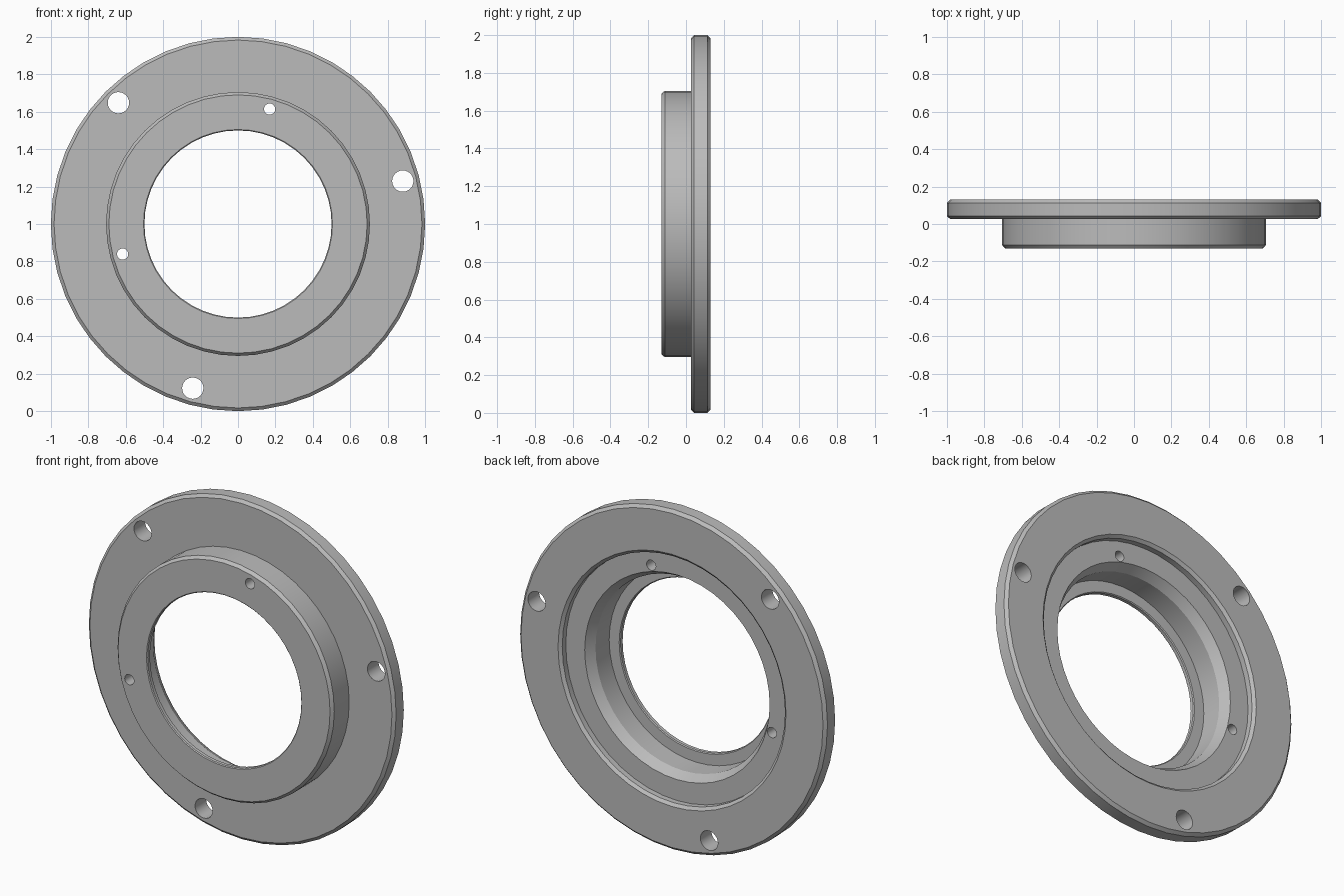
import bpy, bmesh, math

if "Cube" in bpy.data.objects:
    bpy.data.objects.remove(bpy.data.objects["Cube"], do_unlink=True)

SEGMENTS = 48
CENTRE_Z = 1.0

metal = bpy.data.materials.new("plain grey metal")
metal.use_nodes = True
grey = (0.5, 0.5, 0.5, 1)
metal.diffuse_color = grey
metal.node_tree.nodes["Principled BSDF"].inputs["Base Color"].default_value = grey


def mesh_object(name, bm):
    bmesh.ops.recalc_face_normals(bm, faces=bm.faces)
    mesh = bpy.data.meshes.new(name)
    bm.to_mesh(mesh)
    bm.free()
    mesh.materials.append(metal)
    obj = bpy.data.objects.new(name, mesh)
    bpy.context.collection.objects.link(obj)
    return obj


def lathe(name, profile):
    """Revolve a closed (radius, y) profile around the y axis."""
    bm = bmesh.new()
    rings = []
    for i in range(SEGMENTS):
        a = 2 * math.pi * i / SEGMENTS
        rings.append([bm.verts.new((r * math.cos(a), y, CENTRE_Z + r * math.sin(a)))
                      for r, y in profile])
    n = len(profile)
    for i in range(SEGMENTS):
        here, there = rings[i], rings[(i + 1) % SEGMENTS]
        for j in range(n):
            k = (j + 1) % n
            bm.faces.new((here[j], here[k], there[k], there[j]))
    return mesh_object(name, bm)


def add_drills(bm, circle_radius, hole_radius, first_angle):
    """Three evenly spaced cylinders along y."""
    for i in range(3):
        a = math.radians(first_angle + 120 * i)
        made = bmesh.ops.create_cone(bm, cap_ends=True, segments=24, depth=0.6,
                                     radius1=hole_radius, radius2=hole_radius)
        for v in made["verts"]:
            x, y, z = v.co
            v.co = (x + circle_radius * math.cos(a), z,
                    CENTRE_Z + y + circle_radius * math.sin(a))


# Flange and hub: chamfered rims, stepped recess at the back, narrow front lip
profile = [
    (0.505, -0.13), (0.69, -0.13), (0.705, -0.112), (0.705, 0.027),
    (0.983, 0.027), (1.0, 0.042), (1.0, 0.113), (0.983, 0.13),
    (0.742, 0.13), (0.725, 0.115), (0.725, 0.082),
    (0.602, 0.082), (0.57, 0.027), (0.57, -0.10),
    (0.505, -0.10), (0.50, -0.105), (0.50, -0.125),
]
flange = lathe("mounting_flange", profile)

# Bolt holes in the outer plate and pin holes in the hub
bm = bmesh.new()
add_drills(bm, 0.91, 0.057, 14.6)
add_drills(bm, 0.637, 0.03, 74.6)
drills = mesh_object("hole_cutters", bm)
drills.hide_render = True
drills.hide_viewport = True

cut = flange.modifiers.new("holes", "BOOLEAN")
cut.operation = "DIFFERENCE"
cut.solver = "EXACT"
cut.object = drills

# Bake the cut, then smooth the round walls while keeping crisp edges
bpy.context.view_layer.update()
bpy.ops.object.select_all(action="DESELECT")
flange.select_set(True)
bpy.context.view_layer.objects.active = flange
bpy.ops.object.modifier_apply(modifier=cut.name)
bpy.data.objects.remove(drills, do_unlink=True)
bpy.ops.object.shade_smooth_by_angle(angle=math.radians(25))
